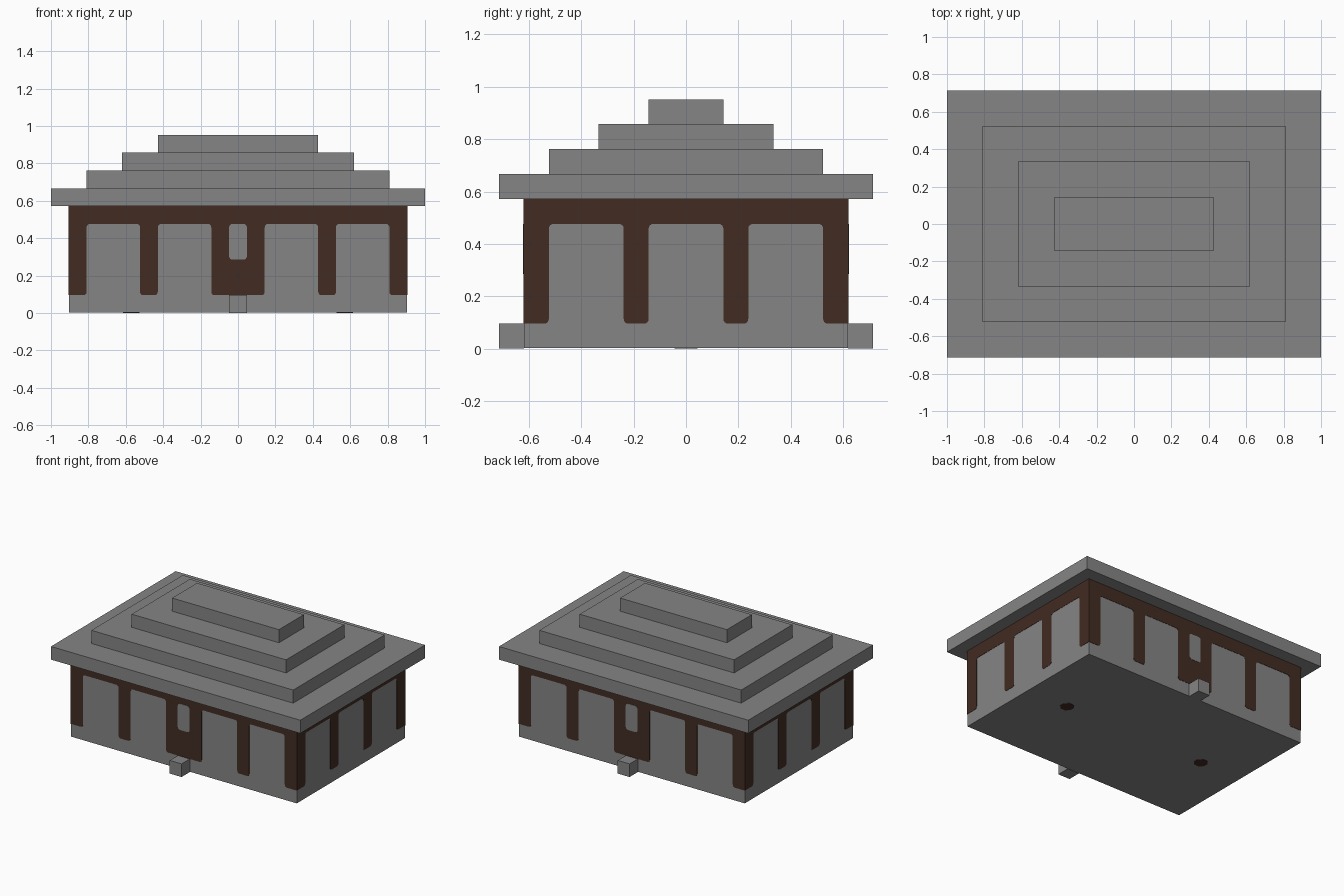
import bpy, bmesh, math
from mathutils import Vector, Matrix

U = 2 / 21          # building module
SKIN = 0.002        # thickness of the painted plates

if "Cube" in bpy.data.objects:
    bpy.data.objects.remove(bpy.data.objects["Cube"])


def material(name, rgb):
    m = bpy.data.materials.new(name)
    m.use_nodes = True
    m.diffuse_color = (*rgb, 1)
    m.node_tree.nodes["Principled BSDF"].inputs["Base Color"].default_value = (*rgb, 1)
    return m


STONE = material("grey stone", (0.235, 0.235, 0.235))
WOOD = material("dark brown wood", (0.054, 0.025, 0.016))


def finish(name, bm, mat):
    bmesh.ops.recalc_face_normals(bm, faces=bm.faces)
    mesh = bpy.data.meshes.new(name)
    bm.to_mesh(mesh)
    bm.free()
    mesh.materials.append(mat)
    ob = bpy.data.objects.new(name, mesh)
    bpy.context.collection.objects.link(ob)
    return ob


def box(name, hx, y0, y1, z0, z1, mat):
    bm = bmesh.new()
    bmesh.ops.create_cube(bm, size=1)
    for v in bm.verts:
        v.co = Vector((v.co.x * 2 * hx, y0 + (v.co.y + 0.5) * (y1 - y0),
                       z0 + (v.co.z + 0.5) * (z1 - z0)))
    return finish(name, bm, mat)


def rounded(points, flags, r=0.02, steps=4):
    """Round the flagged corners of an outline."""
    out = []
    for i, (p, soft) in enumerate(zip(points, flags)):
        if not soft:
            out.append(p)
            continue
        a = p + (points[i - 1] - p).normalized() * r
        b = p + (points[(i + 1) % len(points)] - p).normalized() * r
        for k in range(steps + 1):
            t = k / steps
            out.append(a * (1 - t) ** 2 + p * 2 * t * (1 - t) + b * t ** 2)
    return out


def plate(name, outline, distance, thick, angle, mat):
    """Thin wall plate; outline is (along wall, height)."""
    bm = bmesh.new()
    face = bm.faces.new([bm.verts.new((p.x, -distance, p.y)) for p in outline])
    new = bmesh.ops.extrude_face_region(bm, geom=[face])["geom"]
    for v in new:
        if isinstance(v, bmesh.types.BMVert):
            v.co.y -= thick
    bm.transform(Matrix.Rotation(angle, 4, "Z"))
    return finish(name, bm, mat)


def frame_outline(posts):
    """Top beam with posts hanging from it, as one outline."""
    pts, flags = [Vector((posts[0][0], 6)) * U], [False]
    last = len(posts) - 1
    for i, (a, b) in enumerate(posts):
        if i > 0:
            pts.append(Vector((a, 5)) * U)
            flags.append(True)
        pts += [Vector((a, 1)) * U, Vector((b, 1)) * U]
        flags += [i > 0, i < last]
        if i < last:
            pts.append(Vector((b, 5)) * U)
            flags.append(True)
    pts.append(Vector((posts[-1][1], 6)) * U)
    flags.append(False)
    for p in pts:                       # close the corner between two walls
        if abs(p.x) > abs(posts[0][0] * U) - SKIN:
            p.x += math.copysign(SKIN, p.x)
    return rounded(pts, flags)


# Stone body
box("body", 9.5 * U, -6.5 * U, 6.5 * U, SKIN, 6 * U, STONE)

# Stepped roof
for i in range(4):
    hy = (7.5 - 2 * i) * U
    box(f"roof_tier_{i + 1}", (10.5 - 2 * i) * U, -hy, hy, (6 + i) * U, (7 + i) * U, STONE)

# Door steps
box("front_step", 0.5 * U, -7.5 * U, -6.5 * U, 0, U, STONE)
box("back_step", 0.5 * U, 6.5 * U, 7.5 * U, 0, U, STONE)

# Timber frames and door windows
long_posts = [(-9.5, -8.5), (-5.5, -4.5), (-1.5, 1.5), (4.5, 5.5), (8.5, 9.5)]
short_posts = [(-6.5, -5.5), (-2.5, -1.5), (1.5, 2.5), (5.5, 6.5)]
window = rounded([Vector(p) * U for p in ((-0.5, 5), (-0.5, 3), (0.5, 3), (0.5, 5))], [True] * 4)
for side, angle in (("front", 0), ("back", math.pi)):
    plate(f"{side}_frame", frame_outline(long_posts), 6.5 * U, SKIN, angle, WOOD)
    plate(f"{side}_door_window", window, 6.5 * U, 2 * SKIN, angle, STONE)
for side, angle in (("left", math.pi / 2), ("right", -math.pi / 2)):
    plate(f"{side}_frame", frame_outline(short_posts), 9.5 * U, SKIN, angle, WOOD)

# Round plugs in the floor
for side, x in (("left", 6), ("right", -6)):
    bm = bmesh.new()
    bmesh.ops.create_cone(bm, cap_ends=True, segments=8, radius1=U / 2, radius2=U / 2, depth=SKIN,
                          matrix=Matrix.Translation((x * U, 0, SKIN / 2))
                          @ Matrix.Rotation(math.pi / 8, 4, "Z"))
    finish(f"{side}_floor_plug", bm, WOOD)
